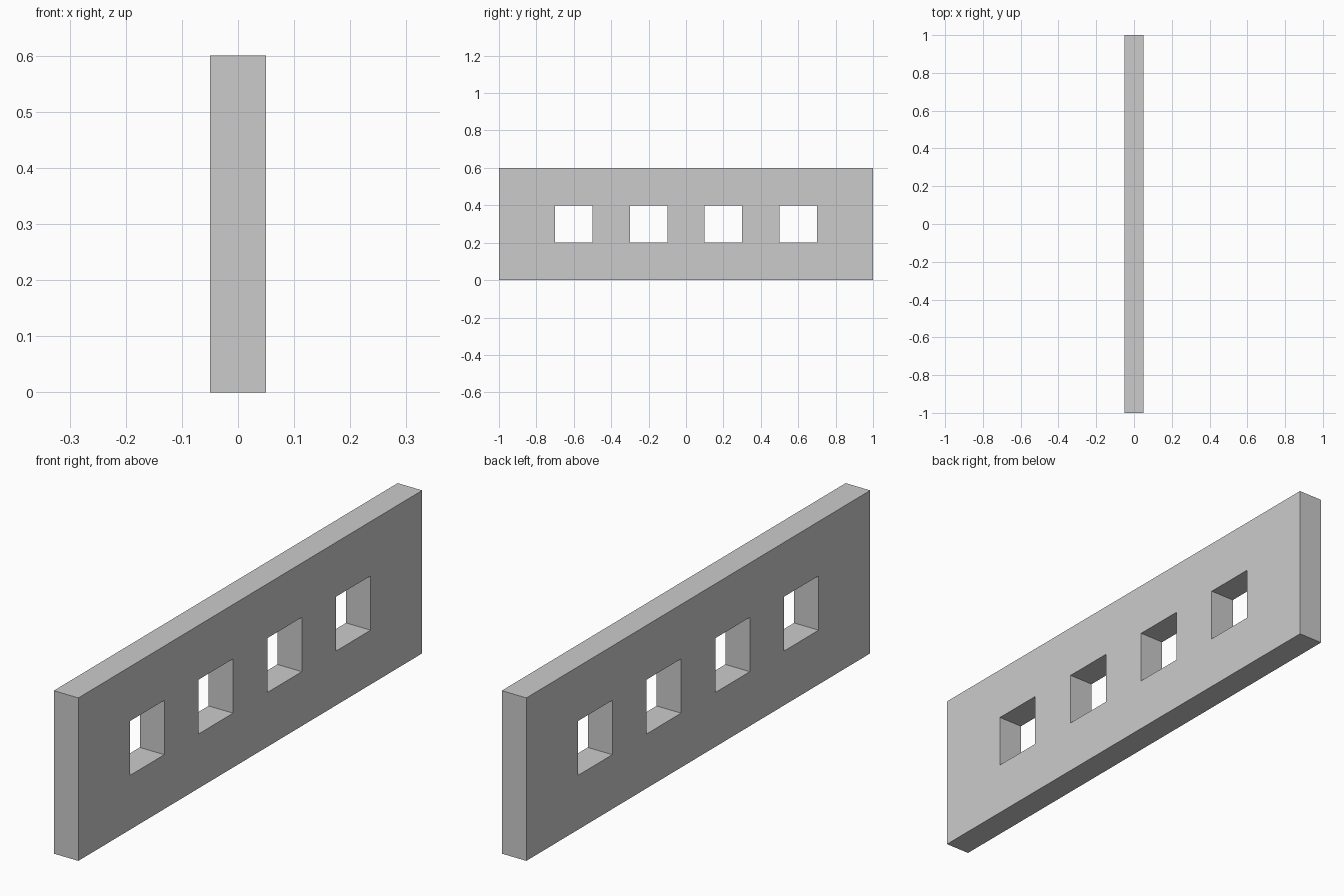
import bpy, bmesh

if "Cube" in bpy.data.objects:
    bpy.data.objects.remove(bpy.data.objects["Cube"])

THICKNESS = 0.1
Y_CUTS = [-1, -0.7, -0.5, -0.3, -0.1, 0.1, 0.3, 0.5, 0.7, 1]
Z_CUTS = [0, 0.2, 0.4, 0.6]

# Flat panel in the YZ plane, leaving out every second cell of the middle row
bm = bmesh.new()
grid = [[bm.verts.new((0, y, z)) for z in Z_CUTS] for y in Y_CUTS]
for i in range(len(Y_CUTS) - 1):
    for j in range(len(Z_CUTS) - 1):
        if j == 1 and i % 2 == 1:
            continue  # square window
        bm.faces.new((grid[i][j], grid[i + 1][j], grid[i + 1][j + 1], grid[i][j + 1]))

mesh = bpy.data.meshes.new("wall_panel")
bm.to_mesh(mesh)
bm.free()
panel = bpy.data.objects.new("wall_panel", mesh)
bpy.context.collection.objects.link(panel)

# Thickness, centred on x = 0, which also lines the windows
solid = panel.modifiers.new("thickness", "SOLIDIFY")
solid.thickness = THICKNESS
solid.offset = 0
